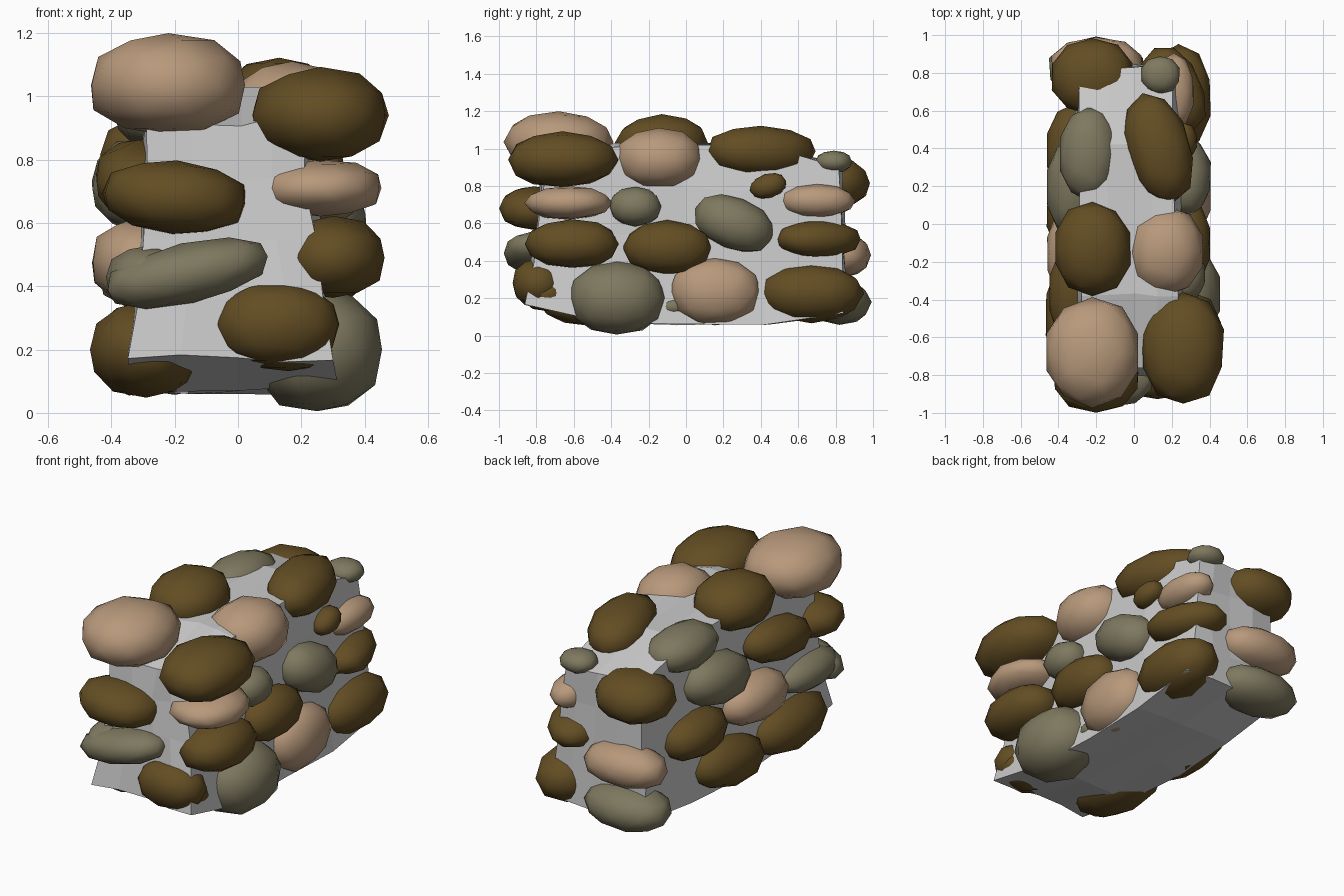
import bpy, bmesh, math, random
from mathutils import Vector, Matrix

if "Cube" in bpy.data.objects:
    bpy.data.objects.remove(bpy.data.objects["Cube"])

random.seed(4)


def material(name, rgb):
    m = bpy.data.materials.new(name)
    m.diffuse_color = (*rgb, 1)
    m.use_nodes = True
    m.node_tree.nodes["Principled BSDF"].inputs["Base Color"].default_value = m.diffuse_color
    return m


MATS = {
    "B": material("brown_stone", (0.125, 0.075, 0.017)),
    "T": material("tan_stone", (0.48, 0.32, 0.20)),
    "O": material("olive_stone", (0.21, 0.19, 0.115)),
}


def finish(bm, name):
    bmesh.ops.recalc_face_normals(bm, faces=bm.faces)
    me = bpy.data.meshes.new(name)
    bm.to_mesh(me)
    bm.free()
    ob = bpy.data.objects.new(name, me)
    bpy.context.collection.objects.link(ob)
    return ob


def stone(name, col, centre, radii, axis="Z", turn=0):
    """Slightly blocky, irregular rounded boulder."""
    bm = bmesh.new()
    bmesh.ops.create_icosphere(bm, subdivisions=2, radius=1)
    rot = Matrix.Rotation(math.radians(turn), 3, axis)
    for v in bm.verts:
        k = random.uniform(0.97, 1.03)
        p = Vector([math.copysign(abs(c) ** 0.92, c) * k * r for c, r in zip(v.co, radii)])
        v.co = rot @ p + Vector(centre)
    for f in bm.faces:
        f.smooth = True
    ob = finish(bm, name)
    ob.data.materials.append(MATS[col])


# Rough mortar core: gridded block, narrower at the top, ends tapered, jittered
bm = bmesh.new()
bmesh.ops.create_cube(bm, size=2)
bmesh.ops.subdivide_edges(bm, edges=bm.edges[:], cuts=3, use_grid_fill=True)
for v in bm.verts:
    x, y, z = v.co
    end, t = abs(y) ** 3, (z + 1) / 2
    top = 1.03 - (0.14 if x > 0 and y > 0 else 0.11) * end
    bottom = 0.065 + (0.11 if y < 0 else 0.06) * end
    wide = 0.31 - 0.09 * t if x > 0 else 0.34 - 0.06 * t
    long = 0.85 - 0.09 * t if y < 0 else 0.85 - 0.02 * t
    if x > 0.9 and abs(y) > 0.9 and z > -0.9:  # worn corners on the right
        wide, long = wide - 0.02, long - 0.02
    v.co = (x * wide, y * long, bottom + (top - bottom) * t)
    v.co += Vector([random.uniform(-0.015, 0.015) for _ in range(3)])
finish(bm, "mortar_core")

# colour, centre, radii, turn about z
TOP = [
    ("T", (-.22, -.68, 1.035), (.255, .29, .16), 0),
    ("B", (.26, -.66, .94), (.22, .295, .15), 0),
    ("B", (-.22, -.13, 1.03), (.205, .245, .15), 0),
    ("T", (.17, -.145, .945), (.20, .235, .165), 0),
    ("B", (.13, .40, .985), (.17, .30, .135), 16),
    ("O", (-.24, .37, .95), (.155, .25, .12), 0),
    ("O", (.14, .79, .93), (.105, .10, .06), 0),
]
CORNERS = [
    ("B", (-.22, .78, .815), (.22, .205, .14), 0),
    ("O", (.25, -.37, .20), (.21, .265, .20), 0),
    ("B", (.30, -.61, .49), (.17, .255, .13), 0),
    ("T", (.26, -.63, .71), (.20, .235, .09), 0),
    ("B", (.235, .67, .225), (.175, .275, .155), 0),
    ("B", (.21, .71, .515), (.15, .24, .10), 25),
    ("T", (.21, .70, .72), (.11, .205, .09), 0),
    ("B", (-.29, -.48, .20), (.185, .32, .15), 0),
    ("O", (-.28, -.68, .43), (.14, .26, .10), 0),
]
BACK = [
    ("T", (-.20, .84, .43), (.25, .15, .12), 0),
    ("O", (-.20, .82, .18), (.26, .17, .12), 0),
]
for name, group in (("top_stone", TOP), ("corner_stone", CORNERS), ("back_stone", BACK)):
    for col, c, r, turn in group:
        stone(name, col, c, r, "Z", turn)

# Front stones, turned about y
FRONT = [
    ("B", (-.20, -.81, .68), (.235, .19, .115), 4),
    ("O", (-.16, -.83, .44), (.27, .14, .095), -12),
    ("B", (.125, -.79, .28), (.20, .14, .135), 0),
    ("B", (.16, -.75, .225), (.15, .13, .095), 0),
]
for col, c, r, turn in FRONT:
    stone("front_stone", col, c, r, "Y", turn)

# Side stones: colour, y, z, half length, half height, tilt about x
RIGHT = [
    ("O", -.27, .69, .14, .105, 0),
    ("O", .255, .60, .225, .14, -22),
    ("B", .44, .80, .10, .065, 15),
    ("B", -.10, .47, .24, .145, 0),
    ("T", .155, .235, .245, .185, 0),
    ("O", -.065, .155, .07, .045, 0),
]
LEFT = [
    ("B", -.37, .74, .27, .12, 8),
    ("O", .19, .72, .27, .145, 8),
    ("T", -.16, .48, .265, .135, 0),
    ("B", .39, .475, .25, .13, 0),
    ("B", .09, .20, .30, .14, 8),
]
for name, sx, group in (("right_stone", .26, RIGHT), ("left_stone", -.315, LEFT)):
    for col, y, z, ly, lz, tilt in group:
        stone(name, col, (sx, y, z), (min(.15, lz * 1.15), ly, lz), "X", tilt)
